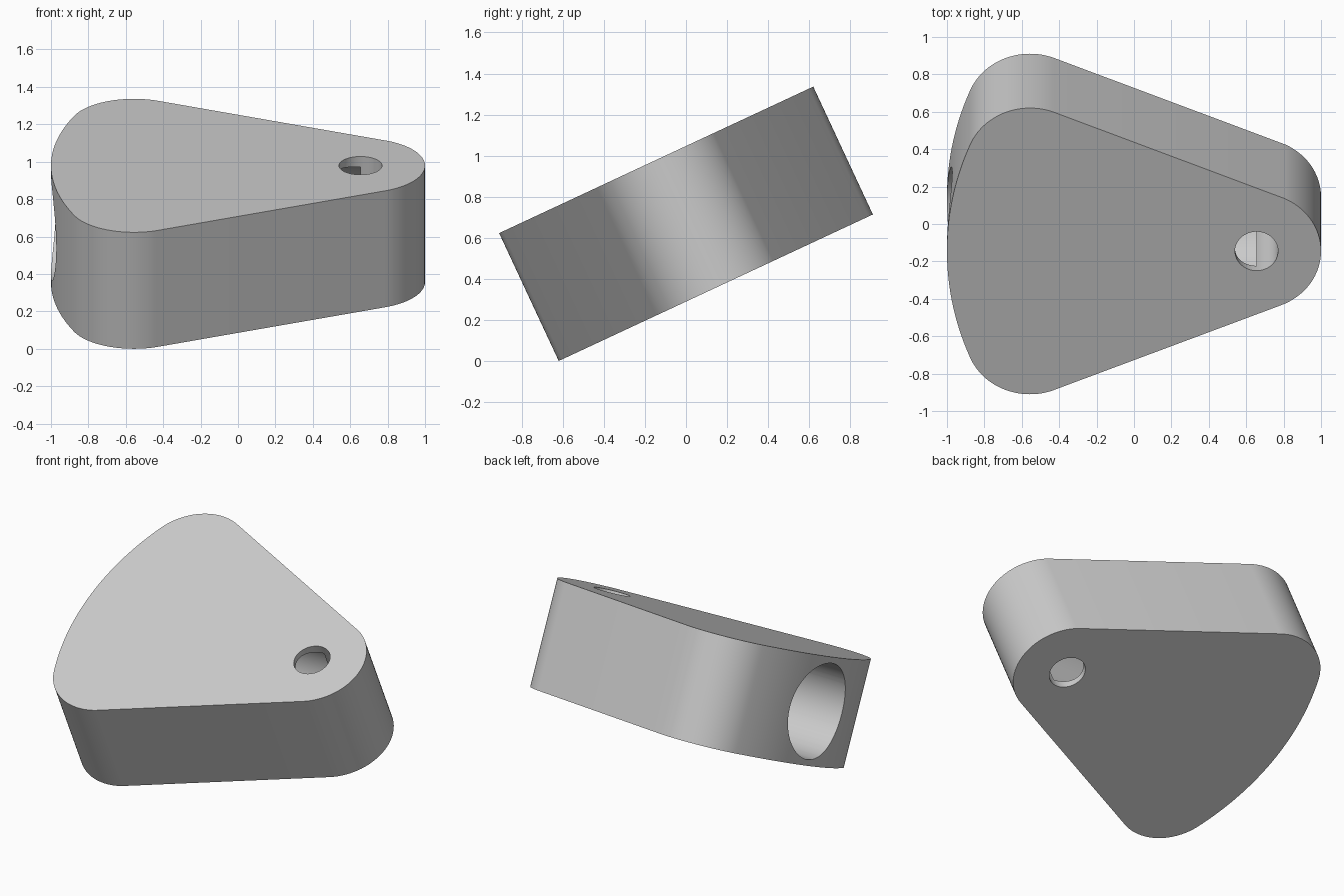
import bpy
import bmesh
from math import radians, cos, sin, pi
from mathutils import Matrix

if "Cube" in bpy.data.objects:
    bpy.data.objects.remove(bpy.data.objects["Cube"], do_unlink=True)

PIVOT = 0.655          # x of the small hole and of the sector's centre
SWEEP = 1.655          # radius of the broad curved end
ROUND = 0.345          # radius of the rounded corners
HALF = radians(22.4)   # half angle of the wedge
THICK = 0.687

grey = bpy.data.materials.new("plain grey")
grey.use_nodes = True
grey.diffuse_color = (0.6, 0.6, 0.6, 1)
grey.node_tree.nodes["Principled BSDF"].inputs["Base Color"].default_value = (0.6, 0.6, 0.6, 1)


def arc(cx, cy, r, start, end, steps=32):
    return [(cx + r * cos(start + (end - start) * i / steps),
             cy + r * sin(start + (end - start) * i / steps)) for i in range(steps)]


def make_object(name, bm):
    bmesh.ops.recalc_face_normals(bm, faces=bm.faces)
    mesh = bpy.data.meshes.new(name)
    bm.to_mesh(mesh)
    bm.free()
    mesh.materials.append(grey)
    obj = bpy.data.objects.new(name, mesh)
    bpy.context.collection.objects.link(obj)
    return obj


def cylinder(name, radius, depth, matrix):
    bm = bmesh.new()
    bmesh.ops.create_cone(bm, cap_ends=True, segments=96, radius1=radius,
                          radius2=radius, depth=depth, matrix=matrix)
    obj = make_object(name, bm)
    obj.hide_render = True
    return obj


# Rounded wedge outline: tip, upper corner, broad curve, lower corner
reach = SWEEP - ROUND
cx, cy = PIVOT - reach * cos(HALF), reach * sin(HALF)
side = pi / 2 - HALF
outline = arc(PIVOT, 0, ROUND, -side, side)
outline += arc(cx, cy, ROUND, side, pi - HALF)
outline += arc(PIVOT, 0, SWEEP, pi - HALF, pi + HALF, 48)
outline += arc(cx, -cy, ROUND, pi + HALF, 2 * pi - side)

bm = bmesh.new()
base = bm.faces.new([bm.verts.new((x, y, -THICK / 2)) for x, y in outline])
top = bmesh.ops.extrude_face_region(bm, geom=[base])["geom"]
bmesh.ops.translate(bm, vec=(0, 0, THICK),
                    verts=[g for g in top if isinstance(g, bmesh.types.BMVert)])
body = make_object("wedge_body", bm)

# Small through hole at the tip, and the wide blind bore from the curved end
start = -1.3
cutters = [
    cylinder("pin_hole_cutter", 0.115, 2, Matrix.Translation((PIVOT, 0, 0))),
    cylinder("bore_cutter", 0.305, PIVOT - start,
             Matrix.Translation(((PIVOT + start) / 2, 0, 0)) @ Matrix.Rotation(pi / 2, 4, 'Y')),
]
bpy.ops.object.select_all(action='DESELECT')
bpy.context.view_layer.objects.active = body
body.select_set(True)
for cutter in cutters:
    mod = body.modifiers.new(cutter.name, 'BOOLEAN')
    mod.operation = 'DIFFERENCE'
    mod.solver = 'EXACT'
    mod.object = cutter
    bpy.ops.object.modifier_apply(modifier=mod.name)
    bpy.data.objects.remove(cutter, do_unlink=True)

# Tilt the slab so its back edge is raised
body.data.transform(Matrix.Translation((0, 0, 0.668)) @ Matrix.Rotation(radians(25), 4, 'X'))
bpy.ops.object.shade_smooth_by_angle(angle=radians(30))
